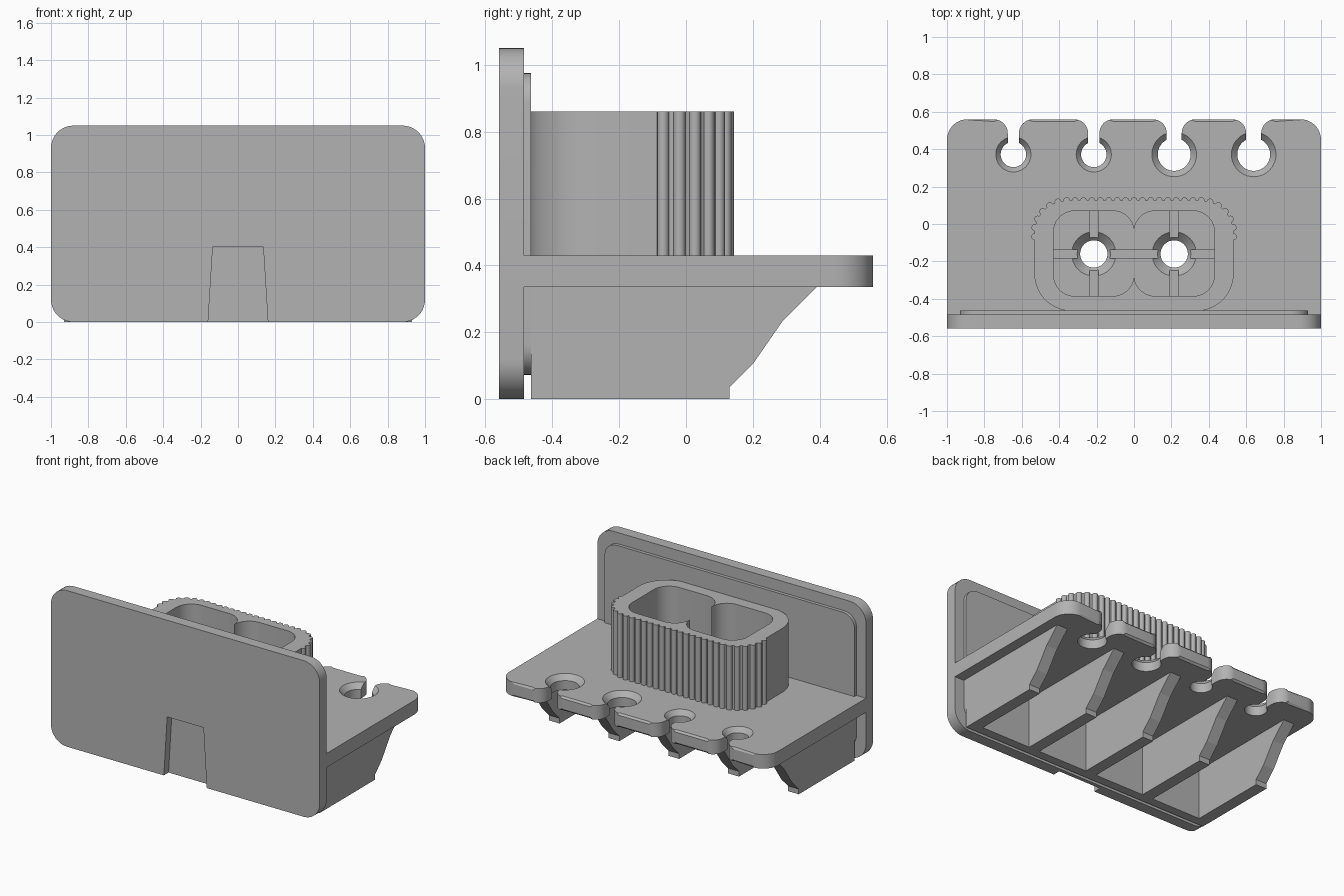
import bpy, bmesh
from math import sin, cos, radians, asin, degrees, pi
from mathutils import Matrix, Vector

if "Cube" in bpy.data.objects:
    bpy.data.objects.remove(bpy.data.objects["Cube"])

grey = bpy.data.materials.new("plain_grey")
grey.use_nodes = True
colour = (0.45, 0.45, 0.45, 1)
grey.diffuse_color = colour
grey.node_tree.nodes["Principled BSDF"].inputs["Base Color"].default_value = colour


def finish(name, bm):
    bmesh.ops.recalc_face_normals(bm, faces=bm.faces)
    mesh = bpy.data.meshes.new(name)
    bm.to_mesh(mesh)
    bm.free()
    mesh.materials.append(grey)
    obj = bpy.data.objects.new(name, mesh)
    bpy.context.collection.objects.link(obj)
    return obj


def prism_mesh(pts, axis, lo, hi):
    """Extrude a flat outline along one axis."""
    place = {"x": lambda a, b: (lo, a, b), "y": lambda a, b: (a, lo, b),
             "z": lambda a, b: (a, b, lo)}[axis]
    bm = bmesh.new()
    face = bm.faces.new([bm.verts.new(place(a, b)) for a, b in pts])
    out = bmesh.ops.extrude_face_region(bm, geom=[face])
    step = Vector([(hi - lo) * (axis == k) for k in "xyz"])
    bmesh.ops.translate(bm, vec=step,
                        verts=[v for v in out["geom"] if isinstance(v, bmesh.types.BMVert)])
    return bm


def prism(name, pts, axis, lo, hi):
    return finish(name, prism_mesh(pts, axis, lo, hi))


def arc(cx, cy, r, start, end, n=10):
    angles = [radians(start + (end - start) * i / n) for i in range(n + 1)]
    return [(cx + r * cos(a), cy + r * sin(a)) for a in angles]


def rounded(x0, x1, y0, y1, r):
    return (arc(x1 - r, y1 - r, r, 90, 0) + arc(x1 - r, y0 + r, r, 0, -90)
            + arc(x0 + r, y0 + r, r, -90, -180) + arc(x0 + r, y1 - r, r, 180, 90))


def box(x0, x1, y0, y1):
    return [(x0, y0), (x1, y0), (x1, y1), (x0, y1)]


def cone(x, y, r_low, r_high, lo, hi):
    bm = bmesh.new()
    bmesh.ops.create_cone(bm, cap_ends=True, segments=40, radius1=r_low, radius2=r_high,
                          depth=hi - lo, matrix=Matrix.Translation((x, y, (lo + hi) / 2)))
    return finish("cutter", bm)


def cut(obj, cutter):
    mod = obj.modifiers.new("cut", "BOOLEAN")
    mod.operation, mod.solver, mod.object = "DIFFERENCE", "EXACT", cutter
    bpy.context.view_layer.objects.active = obj
    bpy.ops.object.modifier_apply(modifier=mod.name)
    bpy.data.objects.remove(cutter)


def smooth(obj):
    bpy.ops.object.select_all(action="DESELECT")
    obj.select_set(True)
    bpy.context.view_layer.objects.active = obj
    bpy.ops.object.shade_smooth_by_angle(angle=radians(30))


FRONT, BACK, INNER = -0.56, 0.56, -0.463
SHELF_LOW, SHELF_TOP, RIM = 0.335, 0.43, 0.86

# Front plate with a tapered recess at the bottom
plate = prism("front_plate", rounded(-1, 1, 0, 1.05, 0.12), "y", FRONT, -0.485)
cut(plate, prism("cutter", [(-0.161, -0.02), (0.161, -0.02), (0.135, 0.4), (-0.135, 0.4)],
                 "y", FRONT - 0.1, FRONT + 0.05))
panel = prism("raised_panel", rounded(-0.93, 0.93, 0.073, 0.975, 0.09), "y", -0.487, INNER)

# Shelf outline with four open keyhole hooks along the back edge
hooks = [(-0.645, 0.068, 0.03, 0.094), (-0.215, 0.068, 0.03, 0.094),
         (0.215, 0.088, 0.04, 0.12), (0.64, 0.088, 0.04, 0.12)]
HOOK_Y, FLARE = 0.372, 0.075
outline = [(-1, -0.487)] + arc(-0.89, BACK - 0.11, 0.11, 180, 90)
for x, r, half, _ in hooks:
    mouth = degrees(asin(half / r))
    outline += arc(x - half - FLARE, BACK - FLARE, FLARE, 90, 0)
    outline += arc(x, HOOK_Y, r, 90 + mouth, 450 - mouth, 36)
    outline += arc(x + half + FLARE, BACK - FLARE, FLARE, 180, 90)
outline += arc(0.89, BACK - 0.11, 0.11, 90, 0) + [(1, -0.487)]
bm = prism_mesh(outline, "z", SHELF_LOW, SHELF_TOP)
rear = [e for e in bm.edges if all(v.co.y > BACK - 0.001 for v in e.verts)
        and abs(e.verts[0].co.z - e.verts[1].co.z) < 0.001]
bmesh.ops.bevel(bm, geom=rear, offset=0.012, segments=1, affect="EDGES")
shelf = finish("shelf", bm)

# Countersinks in the hooks
for x, r, half, ring in hooks:
    cut(shelf, cone(x, HOOK_Y, r - 0.01, ring + 0.004, SHELF_TOP - 0.045, SHELF_TOP + 0.005))

# Drain holes, funnels and cross grooves in the pocket floor
POCKET_X, POCKET_Y = 0.215, -0.16
for x in (-POCKET_X, POCKET_X):
    cut(shelf, cone(x, POCKET_Y, 0.073, 0.073, 0.2, 0.6))
    cut(shelf, cone(x, POCKET_Y, 0.06, 0.122, SHELF_TOP - 0.06, SHELF_TOP + 0.004))
    cut(shelf, prism("cutter", box(x - 0.024, x + 0.024, -0.39, 0.075), "z",
                     SHELF_TOP - 0.03, SHELF_TOP + 0.02))
cut(shelf, prism("cutter", box(-0.437, 0.437, POCKET_Y - 0.024, POCKET_Y + 0.024), "z",
                 SHELF_TOP - 0.03, SHELF_TOP + 0.02))

# Holder body with a twin-lobed pocket
GRIP_R, GRIP_X, GRIP_Y, EDGE = 0.175, 0.358, -0.05, 0.125
right = arc(GRIP_X, EDGE - GRIP_R, GRIP_R, 90, 0, 16) + arc(0.333, INNER + 0.198, 0.2, 0, -90, 16)
holder = prism("holder_body", right + [(-x, y) for x, y in reversed(right)],
               "z", SHELF_TOP - 0.002, RIM)
R = 0.112
lobe = (arc(R, 0.07 - R, R, 180, 90) + arc(0.43 - R, 0.07 - R, R, 90, 0)
        + arc(0.43 - R, -0.385 + R, R, 0, -90) + arc(R, -0.385 + R, R, -90, -180))
cut(holder, prism("cutter", lobe + [(-x, y) for x, y in reversed(lobe)], "z", 0.3, 1))

# Flutes along the back and around the rear corners
spots = [(-0.36 + 0.045 * i, EDGE) for i in range(17)]
for a in (16, 32, 48, 64, 80, 96):
    px = GRIP_R * sin(radians(a))
    py = GRIP_R * cos(radians(a))
    spots += [(s * (GRIP_X + px), EDGE - GRIP_R + py) for s in (-1, 1)]
bm = bmesh.new()
for x, y in spots:
    bmesh.ops.create_cone(bm, cap_ends=True, segments=14, radius1=0.018, radius2=0.018,
                          depth=RIM - SHELF_TOP,
                          matrix=Matrix.Translation((x, y, (RIM + SHELF_TOP) / 2)))
flutes = finish("grip_flutes", bm)

# Wall and five support ribs under the shelf
wall = prism("under_wall", box(-0.93, 0.93, 0, SHELF_LOW), "y", INNER, INNER + 0.06)
profile = [(INNER, 0), (0.13, 0), (0.13, 0.035), (0.2, 0.105),
           (0.29, 0.235), (0.39, SHELF_LOW), (INNER, SHELF_LOW)]
for i in range(5):
    x = (i - 2) * 0.445
    prism(f"support_rib_{i + 1}", profile, "x", x - 0.04, x + 0.04)

for part in (plate, panel, shelf, holder, flutes):
    smooth(part)
